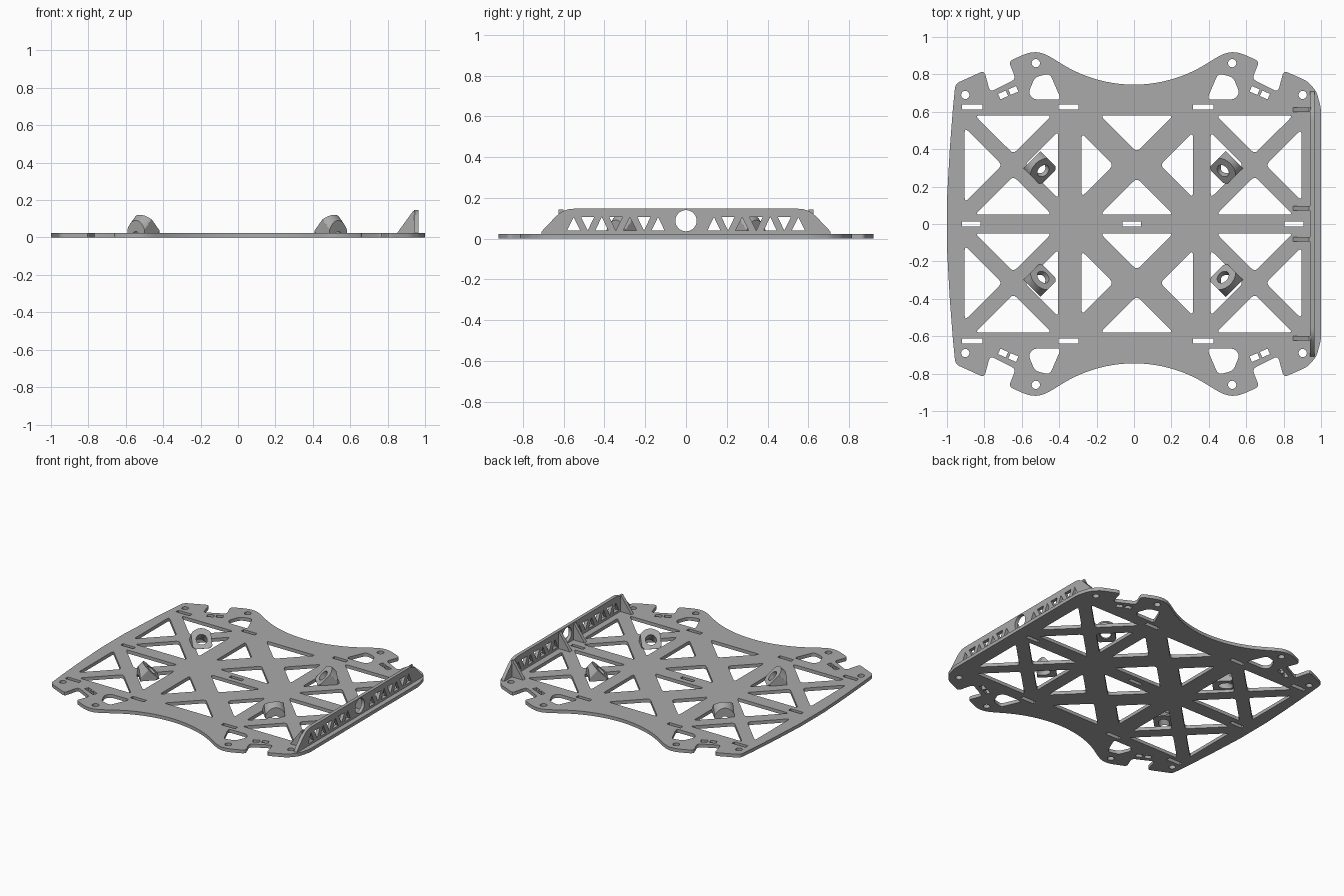
import bpy, math
from mathutils import Vector, Matrix

cube = bpy.data.objects.get("Cube")
if cube:
    bpy.data.objects.remove(cube, do_unlink=True)

T = 0.024  # plate thickness

grey = bpy.data.materials.new("plain grey")
grey.use_nodes = True
grey.diffuse_color = (0.4, 0.4, 0.4, 1)
grey.node_tree.nodes["Principled BSDF"].inputs["Base Color"].default_value = (0.4, 0.4, 0.4, 1)


def rounded(points, r):
    """Replace every corner by a small curve that starts r from the corner."""
    out = []
    for i, p in enumerate(points):
        p = Vector(p[:2])
        a, b = Vector(points[i - 1][:2]), Vector(points[(i + 1) % len(points)][:2])
        s = p + (a - p).normalized() * min(r, (a - p).length * 0.45)
        e = p + (b - p).normalized() * min(r, (b - p).length * 0.45)
        for k in range(5):
            t = k / 4
            out.append(s * (1 - t) ** 2 + p * 2 * t * (1 - t) + e * t * t)
    return out


def circle(x, y, r, n=28):
    return [(x + r * math.cos(math.tau * k / n), y + r * math.sin(math.tau * k / n)) for k in range(n)]


def rect(x, y, w, h, angle=0.0):
    c, s = math.cos(angle), math.sin(angle)
    corners = [(-w / 2, -h / 2), (w / 2, -h / 2), (w / 2, h / 2), (-w / 2, h / 2)]
    return [(x + c * u - s * v, y + s * u + c * v) for u, v in corners]


def finish(obj):
    bpy.ops.object.select_all(action='DESELECT')
    obj.select_set(True)
    bpy.context.view_layer.objects.active = obj
    bpy.ops.object.convert(target='MESH')
    obj = bpy.context.object
    obj.data.materials.clear()
    obj.data.materials.append(grey)
    bpy.ops.object.shade_smooth_by_angle(angle=math.radians(30))
    return obj


def sheet(name, loops, thickness, location, rotation=(0, 0, 0)):
    """Flat sheet from an outline and hole loops, centred on its thickness."""
    curve = bpy.data.curves.new(name, 'CURVE')
    curve.dimensions = '2D'
    curve.fill_mode = 'BOTH'
    curve.extrude = thickness / 2
    for loop in loops:
        spline = curve.splines.new('POLY')
        spline.points.add(len(loop) - 1)
        for point, p in zip(spline.points, loop):
            point.co = (p[0], p[1], 0, 1)
        spline.use_cyclic_u = True
    obj = bpy.data.objects.new(name, curve)
    bpy.context.collection.objects.link(obj)
    obj.location, obj.rotation_euler = location, rotation
    return finish(obj)


# Plate outline: concave arc, rounded ear, notch and corner, mirrored
R = 0.73
arc = [(x / 100, 0.745 + R - math.sqrt(R * R - (x / 100) ** 2)) for x in range(-40, 41, 4)]
ear = [(0.45, 0.895), (0.49, 0.914), (0.53, 0.92), (0.575, 0.912), (0.67, 0.87),
       (0.632, 0.775), (0.77, 0.705), (0.80, 0.82)]
right = ear + [(0.925, 0.765), (0.975, 0.71), (1.0, 0.62)]
left = ear + [(0.955, 0.75), (0.968, 0.62), (0.985, 0.4), (1.0, 0.13)]
top = [(-x, y) for x, y in reversed(left)] + arc + right
outline = rounded(top + [(x, -y) for x, y in reversed(top)], 0.025)
loops = [outline]

# Triangular windows between crossed struts
Y0, Y1, CY = 0.05, 0.58, 0.315


def cross_windows(x0, x1, cx, gap_v, gap_h):
    h = Y1 - CY - gap_v
    found = [[(cx - h, Y1), (cx + h, Y1), (cx, Y1 - h)],
             [(cx - h, Y0), (cx + h, Y0), (cx, Y0 + h)]]
    for x, s in ((x0, 1), (x1, -1)):
        d = abs(cx - x) - gap_h
        found.append([(x, CY - d), (x, CY + d), (x + s * d, CY)])
    return found


windows = (cross_windows(-0.905, -0.405, -0.645, 0.06, 0.06)
           + cross_windows(-0.28, 0.315, 0.015, 0.07, 0.125)
           + cross_windows(0.41, 0.895, 0.645, 0.06, 0.06))
for sy in (1, -1):
    for w in windows:
        loops.append(rounded([(x, y * sy) for x, y in w], 0.025))
    for x in (-0.865, -0.35, 0.37):
        loops.append(rect(x, 0.625 * sy, 0.108, 0.028))
    # Ear openings, bolt holes and paired tie slots
    for sx in (1, -1):
        pocket = [(0.565, 0.70), (0.53, 0.785), (0.45, 0.805), (0.39, 0.665), (0.535, 0.665)]
        loops.append(rounded([(x * sx, y * sy) for x, y in pocket], 0.025))
        loops.append(circle(0.525 * sx, 0.86 * sy, 0.022))
        loops.append(circle(0.902 * sx, 0.69 * sy, 0.022))
        for x, y in ((0.70, 0.69), (0.645, 0.714)):
            loops.append(rect(x * sx, y * sy, 0.045, 0.032, -0.4 * sx * sy))
for x in (-0.87, -0.012, 0.855):
    loops.append(rect(x, 0, 0.1, 0.026))
sheet("base_plate", loops, T, (0, 0, T / 2))

# Side wall with a round opening and alternating triangles
wall = [rounded([(-0.73, 0.015), (-0.6, 0.147), (0.6, 0.147), (0.73, 0.015)], 0.05)]
wall.append(circle(0, 0.088, 0.052, 40))
for side in (1, -1):
    for i in range(7):
        y = side * (0.137 + i * 0.069)
        base, tip = (0.04, 0.106) if i % 2 == 0 else (0.106, 0.04)
        wall.append([(y - 0.032, base), (y + 0.032, base), (y, tip)])
sheet("side_wall", wall, 0.024, (0.952, 0, 0), (math.pi / 2, 0, math.pi / 2))

# Gussets bracing the wall
for i, y in enumerate((0.612, 0.084, -0.082, -0.612)):
    sheet(f"wall_gusset_{i + 1}", [[(0.848, 0.02), (0.945, 0.02), (0.945, 0.142), (0.935, 0.14)]],
          0.024, (0, y, 0), (math.pi / 2, 0, 0))


# Angled bosses: tilted cylinder trimmed to a square footprint and bored
def trim(target, cutter, operation):
    mod = target.modifiers.new("trim", 'BOOLEAN')
    mod.operation, mod.object, mod.solver = operation, cutter, 'EXACT'
    cutter.hide_render = True


def cylinder(name, radius, depth, centre, place):
    bpy.ops.mesh.primitive_cylinder_add(vertices=48, radius=radius, depth=depth)
    obj = bpy.context.object
    obj.name = name
    obj.matrix_world = place @ Matrix.Translation(centre) @ Matrix.Rotation(math.pi / 4, 4, 'Y')
    return obj


face = Vector((0.02, 0, 0.066))
axis = Vector((1, 0, 1)).normalized()
for sx, x in ((-1, -0.5), (1, 0.49)):
    for sy in (-1, 1):
        place = Matrix.Translation((x, 0.298 * sy, 0)) @ Matrix.Rotation(math.atan2(-sy, -sx), 4, 'Z')
        name = ("front" if sy < 0 else "back") + ("_left" if sx > 0 else "_right") + "_boss"
        boss = cylinder(name, 0.078, 0.3, face - axis * 0.15, place)
        bore = cylinder("bore_cutter", 0.036, 0.5, face, place)
        bpy.ops.mesh.primitive_cube_add(size=1)
        block = bpy.context.object
        block.matrix_world = place @ Matrix.Translation((0, 0, 0.16)) @ Matrix.Diagonal((0.13, 0.13, 0.28, 1))
        bpy.context.view_layer.update()
        trim(boss, block, 'INTERSECT')
        trim(boss, bore, 'DIFFERENCE')
        finish(boss)
        for helper in (bore, block):
            bpy.data.objects.remove(helper, do_unlink=True)
